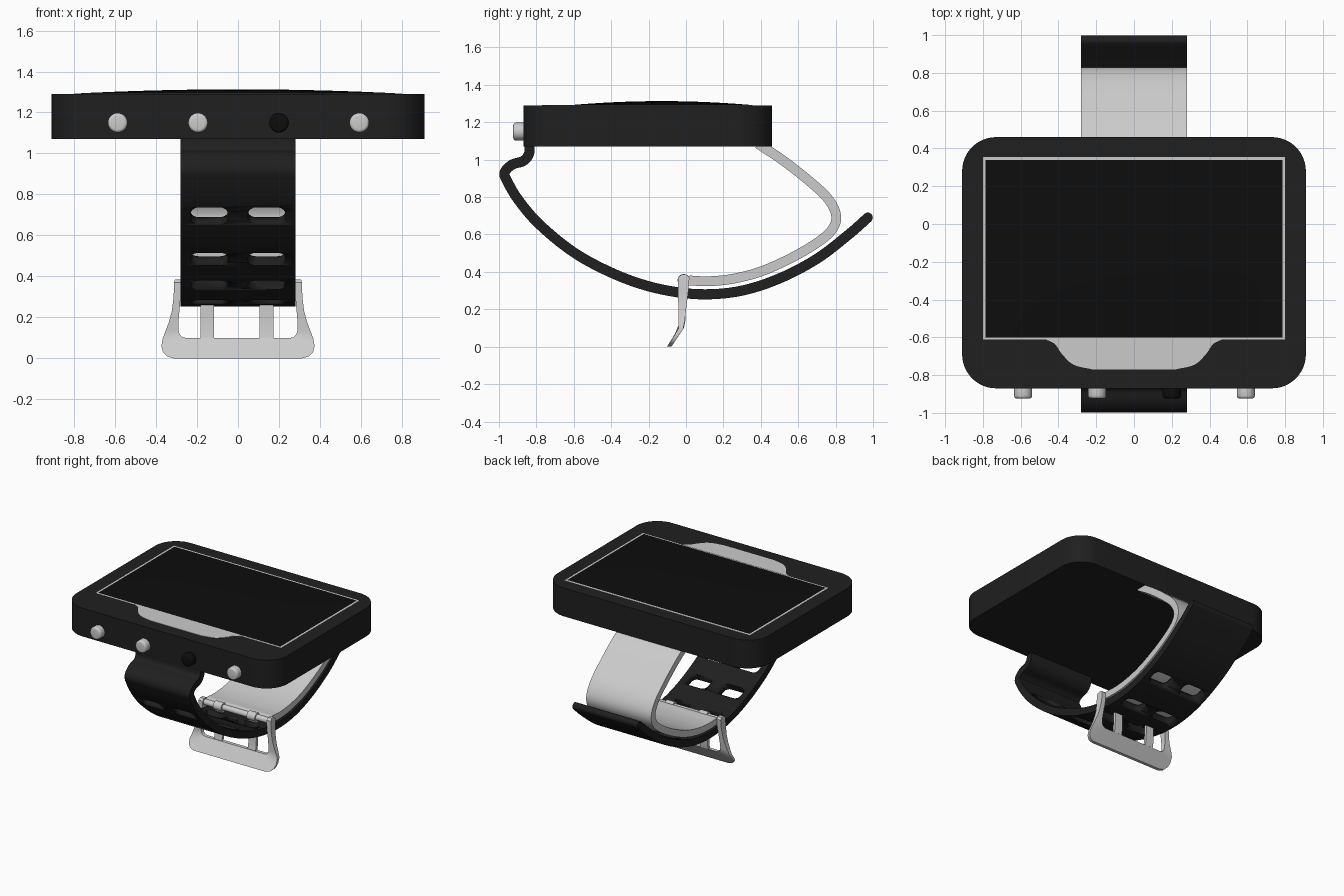
import bpy, bmesh, math
from mathutils import Matrix, Vector

if "Cube" in bpy.data.objects:
    bpy.data.objects.remove(bpy.data.objects["Cube"])


def material(name, v):
    m = bpy.data.materials.new(name)
    m.diffuse_color = (v, v, v, 1)
    m.use_nodes = True
    m.node_tree.nodes["Principled BSDF"].inputs["Base Color"].default_value = m.diffuse_color
    return m


BLACK = material("black_rubber", 0.014)
DEEP = material("deep_black", 0.004)


def finish(name, bm, mat=None, angle=35):
    bmesh.ops.recalc_face_normals(bm, faces=bm.faces)
    me = bpy.data.meshes.new(name)
    bm.to_mesh(me)
    bm.free()
    ob = bpy.data.objects.new(name, me)
    bpy.context.collection.objects.link(ob)
    if mat:
        me.materials.append(mat)
    bpy.ops.object.select_all(action='DESELECT')
    ob.select_set(True)
    bpy.context.view_layer.objects.active = ob
    bpy.ops.object.shade_smooth_by_angle(angle=math.radians(angle))
    return ob


def rounded_rect(hx, hy, r, n=8):
    pts = []
    for k, (sx, sy) in enumerate([(1, 1), (-1, 1), (-1, -1), (1, -1)]):
        for i in range(n + 1):
            a = math.pi / 2 * (k + i / n)
            pts.append((sx * (hx - r) + r * math.cos(a), sy * (hy - r) + r * math.sin(a)))
    return pts


def add_prism(bm, pts, z0, z1, mx=Matrix(), top_bevel=0):
    lo = [bm.verts.new(mx @ Vector((x, y, z0))) for x, y in pts]
    hi = [bm.verts.new(mx @ Vector((x, y, z1))) for x, y in pts]
    n = len(pts)
    for i in range(n):
        j = (i + 1) % n
        bm.faces.new((lo[i], lo[j], hi[j], hi[i]))
    bm.faces.new(lo[::-1])
    top = bm.faces.new(hi)
    if top_bevel:
        bmesh.ops.bevel(bm, geom=list(top.edges), offset=top_bevel, segments=4,
                        profile=0.5, affect='EDGES')


def add_loft(bm, rings, end_cap=True):
    loops = [[bm.verts.new(p) for p in r] for r in rings]
    for a, b in zip(loops, loops[1:]):
        for i in range(len(a)):
            j = (i + 1) % len(a)
            bm.faces.new((a[i], a[j], b[j], b[i]))
    bm.faces.new(loops[0])
    if end_cap:
        bm.faces.new(loops[-1])


def smooth_path(pts, n=6):
    """Catmull-Rom samples through 2D points."""
    p = [Vector(q) for q in pts]
    p = [2 * p[0] - p[1]] + p + [2 * p[-1] - p[-2]]
    out = []
    for a, b, c, d in zip(p, p[1:], p[2:], p[3:]):
        for i in range(n):
            t = i / n
            out.append(0.5 * (2 * b + (c - a) * t + (2 * a - 5 * b + 4 * c - d) * t ** 2
                              + (3 * b - a - 3 * c + d) * t ** 3))
    return out + [p[-2]]


def tangent(path, i):
    return (path[min(i + 1, len(path) - 1)] - path[max(i - 1, 0)]).normalized()


def add_ribbon(bm, path, half_w, t):
    """Band of half thickness t along a (y, z) path, with a rounded far end."""
    stations = [(q, tangent(path, i), t) for i, q in enumerate(path)]
    d = tangent(path, len(path) - 1)
    for a in (30, 55, 75, 87):
        a = math.radians(a)
        stations.append((path[-1] + d * t * math.sin(a), d, t * math.cos(a)))
    rings = []
    for q, d, h in stations:
        nrm = Vector((-d.y, d.x)) * h
        a, b = q + nrm, q - nrm
        rings.append([(-half_w, *a), (half_w, *a), (half_w, *b), (-half_w, *b)])
    add_loft(bm, rings)


def add_rod(bm, r, length, mx, bevel=0):
    g = bmesh.ops.create_cone(bm, cap_ends=True, segments=32, radius1=r, radius2=r,
                              depth=length, matrix=mx)
    if bevel:
        caps = [f for f in bm.faces if len(f.verts) == 32]
        bmesh.ops.bevel(bm, geom=[e for f in caps for e in f.edges], offset=bevel,
                        segments=4, profile=0.5, affect='EDGES')


# Case
CY = -0.205
bm = bmesh.new()
add_prism(bm, rounded_rect(0.91, 0.665, 0.18, 12), 1.07, 1.29,
          Matrix.Translation((0, CY, 0)), top_bevel=0.022)
finish("case", bm, BLACK)

# Screen surround and lower trim plate
bm = bmesh.new()
add_prism(bm, [(-.8, -.612), (.8, -.612), (.8, .355), (-.8, .355)], 1.27, 1.2915)
finish("screen_surround", bm)
half = smooth_path([(0.47, -0.61), (0.42, -0.635), (0.38, -0.69), (0.32, -0.745), (0.22, -0.77)])
bm = bmesh.new()
add_prism(bm, [tuple(p) for p in half] + [(-p.x, p.y) for p in reversed(half)], 1.27, 1.293)
finish("trim_plate", bm)

# Domed screen
bm = bmesh.new()
bmesh.ops.create_grid(bm, x_segments=32, y_segments=24, size=1)
for v in bm.verts:
    u, w = v.co.x, v.co.y
    v.co = (u * 0.785, -0.13 + w * 0.47, 1.293 + 0.02 * (1 - u * u) * (1 - w * w))
finish("screen", bm, DEEP)

# Buttons
for i, x in enumerate((-0.587, -0.195, 0.2, 0.592)):
    bm = bmesh.new()
    add_rod(bm, 0.048, 0.08, Matrix.Translation((x, -0.884, 1.15)) @ Matrix.Rotation(math.pi / 2, 4, 'X'), 0.015)
    finish(f"button_{i + 1}", bm, DEEP if i == 2 else None)

# Long strap with slots
path = smooth_path([(-.835, 1.085), (-.84, 1.03), (-.87, .993), (-.93, .973), (-.97, .93), (-.953, .88),
                    (-.9, .79), (-.8, .67), (-.65, .54), (-.5, .445), (-.3, .355), (-.1, .3),
                    (.1, .28), (.3, .3), (.5, .365), (.7, .47), (.87, .6), (.972, .69)])
bm = bmesh.new()
add_ribbon(bm, path, 0.28, 0.027)
strap = finish("long_strap", bm, BLACK)
bm = bmesh.new()
for y in (-0.845, -0.61, -0.36, -0.1, 0.18, 0.46):
    i = min((k for k, p in enumerate(path) if p.y < 0.85), key=lambda k: abs(path[k].x - y))
    d = tangent(path, i)
    for x in (-0.14, 0.14):
        mx = Matrix.Translation((x, *path[i])) @ Matrix.Rotation(math.atan2(d.y, d.x), 4, 'X')
        add_prism(bm, rounded_rect(0.091, 0.055, 0.04, 5), -0.06, 0.06, mx)
cutter = finish("slot_cutters", bm, BLACK)
cutter.hide_render = True
cutter.hide_set(True)
mod = strap.modifiers.new("slots", 'BOOLEAN')
mod.object, mod.operation, mod.solver = cutter, 'DIFFERENCE', 'EXACT'

# Short strap
bm = bmesh.new()
add_ribbon(bm, smooth_path([(.385, 1.085), (.52, .995), (.66, .885), (.76, .79), (.803, .7), (.78, .625),
                            (.7, .555), (.56, .473), (.4, .402), (.25, .363), (.12, .35), (.02, .354)]),
           0.28, 0.026)
finish("short_strap", bm)


# Buckle frame, right half mirrored
def frame_y(z):
    if z < 0.1:
        return -0.025 - (0.1 - z) * 0.65
    return -0.025 + (z - 0.1) * 0.05


def frame_t(z):
    return 0.012 + 0.018 * min(1, max(0, (z - 0.08) / 0.25))


outline = [(.308, .385, .276, .385), (.312, .37, .274, .37), (.314, .3, .28, .3), (.323, .23, .287, .22),
           (.338, .175, .291, .17), (.355, .13, .291, .14), (.368, .095, .285, .118),
           (.374, .06, .272, .104), (.366, .03, .255, .1), (.345, .01, .235, .1), (.31, 0, .2, .1),
           (0, 0, 0, .1)]
bm = bmesh.new()
rings = []
for ox, oz, ix, iz in outline:
    k = 0.45 if oz > 0.38 else 1
    a, b, s, t = frame_y(oz), frame_y(iz), frame_t(oz) * k, frame_t(iz) * k
    rings.append([(ox, a - s, oz), (ox, a + s, oz), (ix, b + t, iz), (ix, b - t, iz)])
add_loft(bm, rings, end_cap=False)
finish("buckle_frame", bm).modifiers.new("mirror", 'MIRROR')

# Buckle pin
PIN = Vector((0, -0.012, 0.355))
across = Matrix.Rotation(math.pi / 2, 4, 'Y')
bm = bmesh.new()
add_rod(bm, 0.022, 0.6, Matrix.Translation(PIN) @ across)
finish("buckle_pin", bm)

# Prongs with their pin loops
for side, x in (("left", -0.15), ("right", 0.14)):
    bm = bmesh.new()
    add_rod(bm, 0.033, 0.07, Matrix.Translation(PIN + Vector((x, 0, 0))) @ across)
    rings = []
    for y, z in ((-0.012, 0.345), (-0.012, 0.2), (-0.014, 0.14), (-0.022, 0.1)):
        rings.append([(x + sx * 0.034, y + sy * 0.011, z) for sx, sy in ((-1, -1), (1, -1), (1, 1), (-1, 1))])
    add_loft(bm, rings)
    finish(f"prong_{side}", bm)
